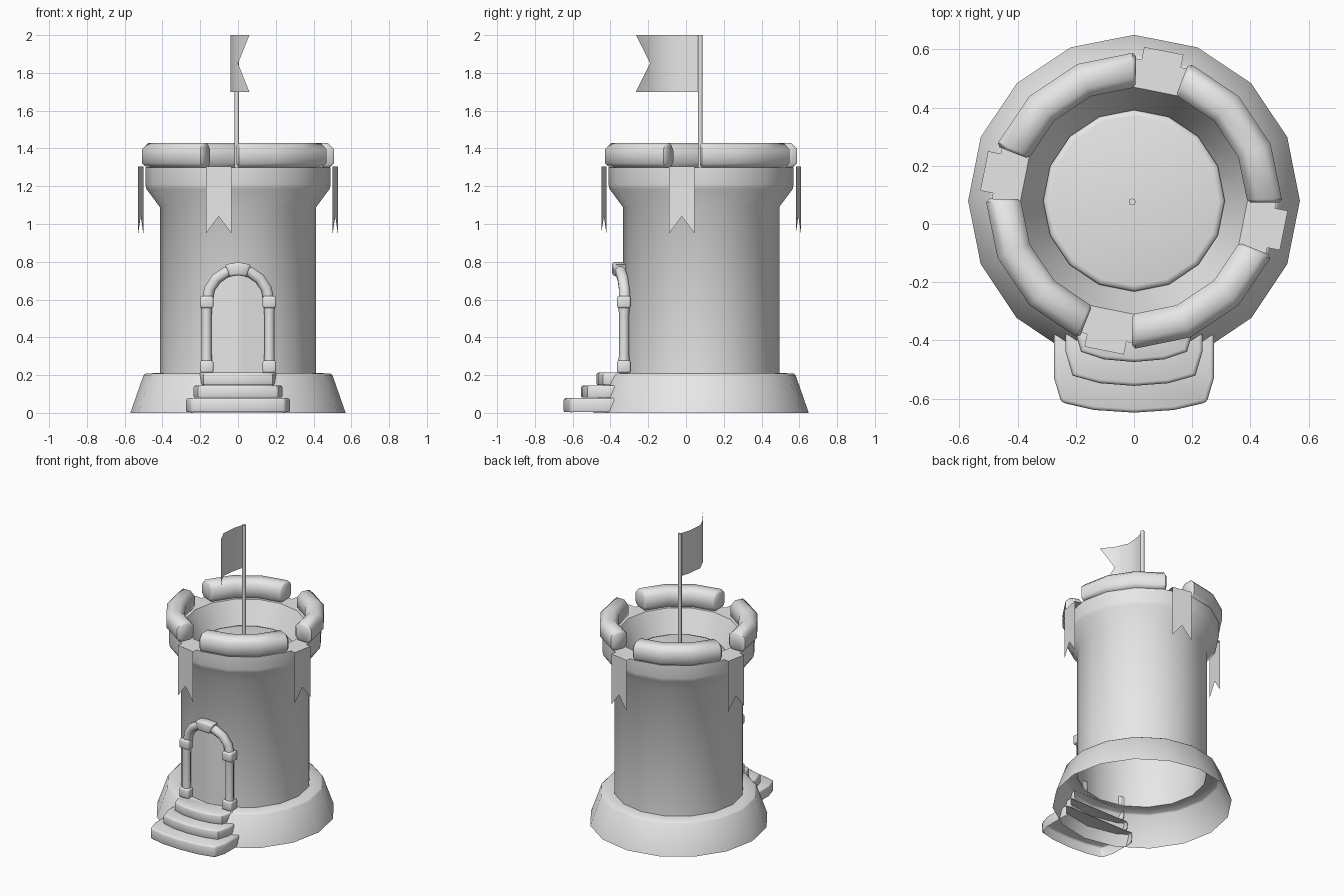
import bpy, bmesh, math
from math import sin, cos, pi, radians, sqrt

if "Cube" in bpy.data.objects:
    bpy.data.objects.remove(bpy.data.objects["Cube"])

CY = 0.08            # tower axis in y
SIDES = 16

GREY = bpy.data.materials.new("light_grey")
GREY.diffuse_color = (0.8, 0.8, 0.8, 1)
GREY.use_nodes = True
GREY.node_tree.nodes["Principled BSDF"].inputs["Base Color"].default_value = GREY.diffuse_color

def finish(name, bm):
    me = bpy.data.meshes.new(name)
    bm.to_mesh(me)
    bm.free()
    me.materials.append(GREY)
    ob = bpy.data.objects.new(name, me)
    bpy.context.collection.objects.link(ob)
    return ob

def loft(name, rings, caps=True, bevel=0, angle=40, drop=None):
    """Skin closed rings, with optional end caps, edge bevel and dropped faces."""
    bm = bmesh.new()
    vs = [[bm.verts.new(p) for p in r] for r in rings]
    n = len(rings[0])
    for a, b in zip(vs, vs[1:]):
        for i in range(n):
            j = (i + 1) % n
            bm.faces.new((a[i], a[j], b[j], b[i]))
    if caps:
        bm.faces.new(vs[0][::-1])
        bm.faces.new(vs[-1])
    bmesh.ops.recalc_face_normals(bm, faces=bm.faces[:])
    if bevel:
        edges = [e for e in bm.edges if e.calc_face_angle(0) > radians(angle)]
        bmesh.ops.bevel(bm, geom=edges, offset=bevel, segments=2,
                        profile=0.5, affect='EDGES')
    if drop:
        bm.normal_update()
        bmesh.ops.delete(bm, geom=[f for f in bm.faces if drop(f.normal)], context='FACES')
    return finish(name, bm)

def circle(r, z, n=SIDES, cx=0, cy=CY):
    return [(cx + r * cos(2 * pi * i / n), cy + r * sin(2 * pi * i / n), z) for i in range(n)]

def sheet(name, faces):
    bm = bmesh.new()
    for f in faces:
        bm.faces.new([bm.verts.new(p) for p in f])
    bmesh.ops.remove_doubles(bm, verts=bm.verts[:], dist=0.0005)
    bmesh.ops.recalc_face_normals(bm, faces=bm.faces[:])
    return finish(name, bm)

def box(name, x0, x1, y0, y1, z0, z1, bevel):
    return loft(name, [[(x0, y0, z), (x1, y0, z), (x1, y1, z), (x0, y1, z)]
                       for z in (z0, z1)], bevel=bevel)

# flared foot, open below
loft("tower_foot", [circle(r, z) for r, z in
     [(0.57, 0), (0.50, 0.2), (0.49, 0.208), (0.412, 0.212)]], caps=False)

# wall with flared rim and sloping inside
loft("tower_wall", [circle(r, z) for r, z in
     [(0.414, 0.212), (0.414, 1.09), (0.485, 1.185), (0.49, 1.21), (0.49, 1.30),
      (0.39, 1.30), (0.31, 1.13)]], caps=False)

# raised roof floor disc
loft("roof_floor", [circle(r, z) for r, z in
     [(0.312, 1.125), (0.312, 1.143), (0.306, 1.153), (0.292, 1.157)]])

# battlements: four bent rounded blocks, and a draped banner in each gap
SECTION = [(0.388, 1.325), (0.408, 1.30), (0.486, 1.30), (0.508, 1.322),
           (0.508, 1.397), (0.477, 1.428), (0.419, 1.428), (0.388, 1.397)]
for k in range(4):
    rings = []
    for a, s in ((-0.8, 0.82), (0.6, 1), (22.5, 1), (45, 1), (66.9, 1), (68.3, 0.82)):
        t = radians(90 * k + a)
        ring = []
        for r, z in SECTION:
            r, z = 0.448 + (r - 0.448) * s, 1.364 + (z - 1.364) * s
            ring.append((r * cos(t), CY + r * sin(t), z))
        rings.append(ring)
    loft(f"battlement_{k}", rings)

    t = radians(90 * k + 78.75)
    def P(r, s, z):
        return (r * cos(t) - s * sin(t), CY + r * sin(t) + s * cos(t), z)
    w, top = 0.069, 1.304
    faces = []
    for s in (-w, w):
        faces.append([P(0.388, s, top), P(0.388, 0, top), P(0.525, 0, top), P(0.525, s, top)])
        faces.append([P(0.525, s, top), P(0.525, 0, top), P(0.525, 0, 1.04), P(0.525, s, 0.95)])
    sheet(f"banner_{k}", faces)

# three rounded steps, hollow underneath and behind
for i, (w, yf, z0, z1) in enumerate([(0.275, -0.648, 0, 0.078),
                                     (0.236, -0.556, 0.078, 0.145),
                                     (0.207, -0.474, 0.145, 0.213)]):
    half = [(w, -0.34), (w, yf + 0.12), (w - 0.025, yf + 0.035), (w * 0.5, yf + 0.009)]
    outline = half + [(0, yf)] + [(-x, y) for x, y in half[::-1]]
    loft(f"step_{i}", [[(x, y, z) for x, y in outline] for z in (z0, z1)],
         bevel=0.012, angle=60, drop=lambda n: n.z < -0.9 or n.y > 0.9)

# door leaf lying on the wall
def wall_y(x):
    return -0.335 + 0.2 * abs(x)

def top_z(x):
    return 0.595 + sqrt(max(0, 0.15 ** 2 - x * x))

xs = [-0.148 + 0.296 * i / 12 for i in range(13)]
sheet("door", [[(a, wall_y(a) - 0.006, 0.212), (b, wall_y(b) - 0.006, 0.212),
                (b, wall_y(b) - 0.006, top_z(b)), (a, wall_y(a) - 0.006, top_z(a))]
               for a, b in zip(xs, xs[1:])])

# door posts with square foot and head blocks
for side, s in (("left", -1), ("right", 1)):
    cx = 0.166 * s
    loft(f"post_{side}", [circle(r, z, 8, cx, -0.328) for r, z in
         [(0.031, 0.25), (0.027, 0.31), (0.027, 0.52), (0.031, 0.58)]])
    for part, z0, z1 in (("foot", 0.212, 0.278), ("head", 0.555, 0.618)):
        box(f"post_{part}_{side}", cx - 0.036, cx + 0.036, -0.365, -0.293, z0, z1, 0.01)

# arch moulding and keystone
def arch_ring(t, rad, r, n):
    x = 0.165 * cos(t)
    ring = []
    for i in range(n):
        q = 2 * pi * (i + 0.5) / n
        d = rad + r * cos(q)
        ring.append((d * cos(t), wall_y(x) - 0.022 + r * sin(q), 0.595 + d * sin(t)))
    return ring

loft("door_arch", [arch_ring(pi * i / 8, 0.163, 0.031, 8) for i in range(9)])
loft("keystone", [arch_ring(radians(a), 0.168, 0.049, 4) for a in (70, 90, 110)], bevel=0.012)

# flag pole
loft("flag_pole", [circle(0.012, z, 8, -0.006, 0.076) for z in (1.13, 2.0)])

# waving swallow-tailed flag
path = [(-0.006, 0.085), (-0.03, 0.0), (-0.04, -0.10), (0.0, -0.19)]
faces = [[(*a, 1.70), (*b, 1.70), (*b, 2.0), (*a, 2.0)] for a, b in zip(path, path[1:])]
notch, tip = path[-1], (0.06, -0.265)
for z in (1.70, 2.0):
    faces.append([(*notch, 1.85), (*notch, z), (*tip, z)])
sheet("flag", faces)

# smooth shading with crisp corners
for ob in bpy.context.collection.objects:
    ob.select_set(True)
    bpy.context.view_layer.objects.active = ob
bpy.ops.object.shade_smooth_by_angle(angle=radians(48))
